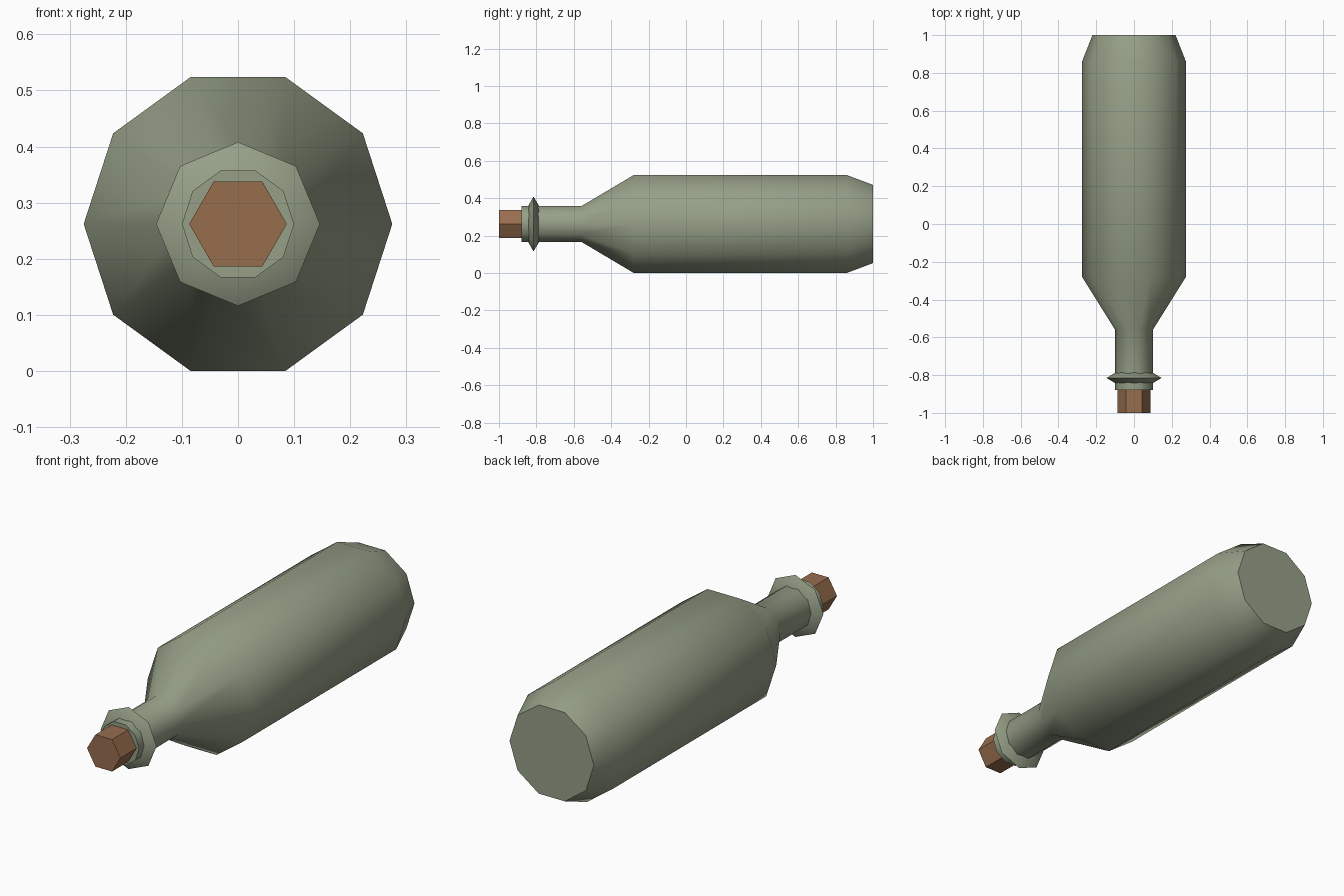
import bpy, bmesh
from math import cos, sin, tau, radians

cube = bpy.data.objects.get("Cube")
if cube:
    bpy.data.objects.remove(cube, do_unlink=True)

AXIS_Z = 0.262  # height of the bottle's long axis


def material(name, rgb):
    mat = bpy.data.materials.new(name)
    mat.use_nodes = True
    mat.diffuse_color = (*rgb, 1)
    mat.node_tree.nodes["Principled BSDF"].inputs["Base Color"].default_value = (*rgb, 1)
    return mat


def lathe(name, profile, sides, mat):
    """Turn (y, radius) points around the long axis and cap both ends."""
    bm = bmesh.new()
    rings = [[bm.verts.new((r * cos(tau * i / sides), y, AXIS_Z + r * sin(tau * i / sides)))
              for i in range(sides)] for y, r in profile]
    for a, b in zip(rings, rings[1:]):
        for i in range(sides):
            j = (i + 1) % sides
            bm.faces.new((a[i], a[j], b[j], b[i]))
    bm.faces.new(rings[0])
    bm.faces.new(rings[-1])
    bmesh.ops.recalc_face_normals(bm, faces=bm.faces)
    mesh = bpy.data.meshes.new(name)
    bm.to_mesh(mesh)
    bm.free()
    mesh.materials.append(mat)
    obj = bpy.data.objects.new(name, mesh)
    bpy.context.collection.objects.link(obj)
    bpy.ops.object.select_all(action="DESELECT")
    obj.select_set(True)
    bpy.context.view_layer.objects.active = obj
    bpy.ops.object.shade_smooth_by_angle(angle=radians(50))
    return obj


glass = material("green_glass", (0.305, 0.35, 0.245))
cork = material("brown_cork", (0.31, 0.155, 0.076))

# Neck, shoulder, body and tapered base in one turned shape
lathe("bottle", [(-0.88, 0.1), (-0.56, 0.1), (-0.28, 0.275), (0.86, 0.275), (1, 0.22)], 10, glass)
# Sharp-rimmed collar around the neck
lathe("neck_ring", [(-0.843, 0.099), (-0.815, 0.146), (-0.787, 0.099)], 8, glass)
# Stopper
lathe("cork", [(-1, 0.087), (-0.86, 0.087)], 6, cork)
